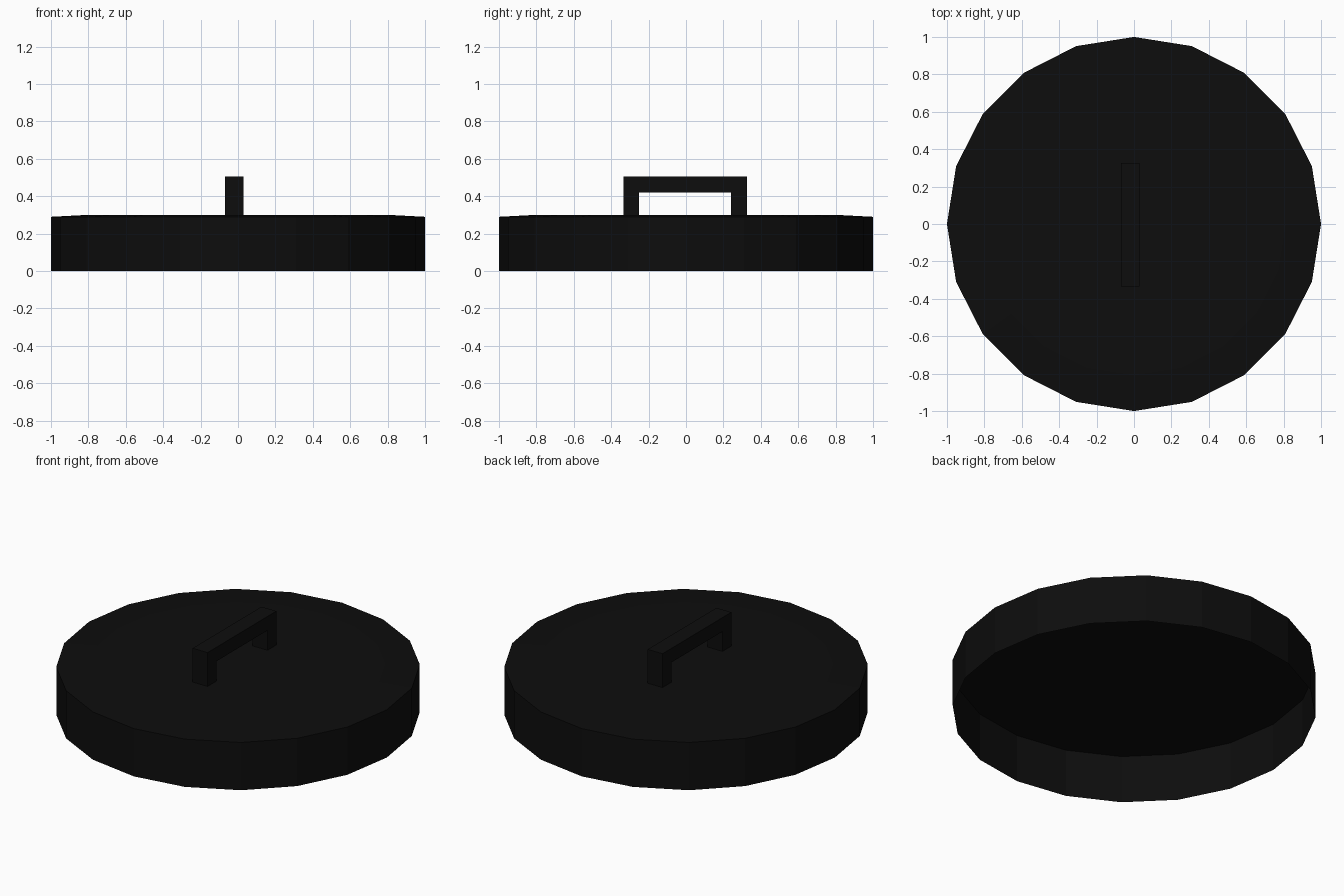
import bpy
import bmesh
from math import cos, sin, tau

old = bpy.data.objects.get("Cube")
if old:
    bpy.data.objects.remove(old, do_unlink=True)

SIDES = 20

black = bpy.data.materials.new("near_black")
black.use_nodes = True
colour = (0.004, 0.004, 0.004, 1)
black.diffuse_color = colour
black.node_tree.nodes["Principled BSDF"].inputs["Base Color"].default_value = colour


def add_object(name, bm):
    bmesh.ops.recalc_face_normals(bm, faces=bm.faces)
    mesh = bpy.data.meshes.new(name)
    bm.to_mesh(mesh)
    bm.free()
    mesh.materials.append(black)
    obj = bpy.data.objects.new(name, mesh)
    bpy.context.collection.objects.link(obj)
    return obj


# Lid: thin open-bottomed shell with a slightly raised flat top
bm = bmesh.new()
rings = []
for radius, z in ((1, 0), (1, 0.29), (0.81, 0.3)):
    rings.append([bm.verts.new((radius * cos(tau * i / SIDES),
                                radius * sin(tau * i / SIDES), z))
                  for i in range(SIDES)])
for low, high in zip(rings, rings[1:]):
    for i in range(SIDES):
        j = (i + 1) % SIDES
        bm.faces.new((low[i], low[j], high[j], high[i]))
bm.faces.new(rings[-1])
lid = add_object("lid", bm)

# Handle: square-cornered bridge profile extruded across its width
bm = bmesh.new()
profile = ((-0.335, 0.3), (-0.335, 0.505), (0.325, 0.505), (0.325, 0.3),
           (0.24, 0.3), (0.24, 0.42), (-0.25, 0.42), (-0.25, 0.3))
face = bm.faces.new([bm.verts.new((-0.07, y, z)) for y, z in profile])
side = bmesh.ops.extrude_face_region(bm, geom=[face])
moved = [v for v in side["geom"] if isinstance(v, bmesh.types.BMVert)]
bmesh.ops.translate(bm, verts=moved, vec=(0.1, 0, 0))
handle = add_object("handle", bm)
